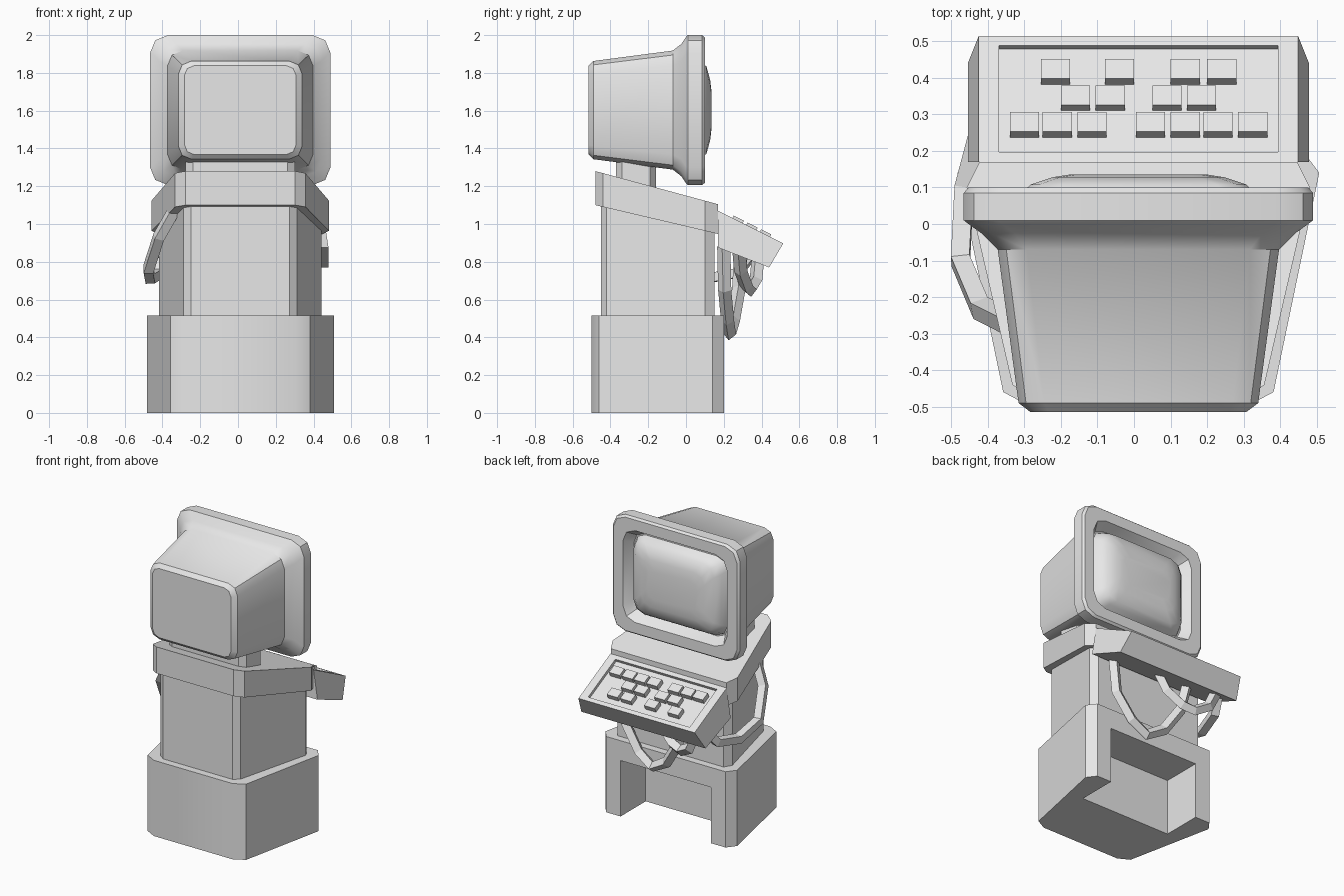
import bpy, bmesh, math
from mathutils import Matrix

cube = bpy.data.objects.get("Cube")
if cube:
    bpy.data.objects.remove(cube, do_unlink=True)

CX = 0.012   # middle of the body in x

grey = bpy.data.materials.new("plain_grey")
grey.use_nodes = True
grey.diffuse_color = (0.8, 0.8, 0.8, 1)
grey.node_tree.nodes["Principled BSDF"].inputs["Base Color"].default_value = (0.8, 0.8, 0.8, 1)


def select(ob):
    bpy.ops.object.select_all(action='DESELECT')
    ob.select_set(True)
    bpy.context.view_layer.objects.active = ob


def finish(name, bm, smooth=0):
    """Turn a bmesh into a named grey object."""
    bmesh.ops.recalc_face_normals(bm, faces=bm.faces)
    me = bpy.data.meshes.new(name)
    bm.to_mesh(me)
    bm.free()
    me.materials.append(grey)
    ob = bpy.data.objects.new(name, me)
    bpy.context.collection.objects.link(ob)
    if smooth:
        select(ob)
        bpy.ops.object.shade_smooth_by_angle(angle=math.radians(smooth))
    return ob


def loft(name, rings, smooth=0):
    """Skin a list of equal-length point rings and cap both ends."""
    bm = bmesh.new()
    loops = [[bm.verts.new(p) for p in ring] for ring in rings]
    for a, b in zip(loops, loops[1:]):
        for i in range(len(a)):
            j = (i + 1) % len(a)
            bm.faces.new((a[i], a[j], b[j], b[i]))
    bm.faces.new(loops[0])
    bm.faces.new(loops[-1])
    return finish(name, bm, smooth)


def prism(name, half, bottom, top):
    """Upright prism from half a plan; bottom and top heights depend on y."""
    plan = [(CX + x, y) for x, y in half] + [(CX - x, y) for x, y in reversed(half)]
    return loft(name, [[(x, y, f(y)) for x, y in plan] for f in (bottom, top)], 35)


def rounded(y, hw, hh, r):
    """Rounded rectangle across y, two segments per corner."""
    pts = []
    for k, (sx, sz) in enumerate(((1, 1), (-1, 1), (-1, -1), (1, -1))):
        for s in range(3):
            a = math.radians(90 * k + 45 * s)
            pts.append((CX + sx * (hw - r) + r * math.cos(a), y,
                        1.603 + sz * (hh - r) + r * math.sin(a)))
    return pts


def box(name, centre, size, tilt=0):
    bm = bmesh.new()
    bmesh.ops.create_cube(bm, size=1, matrix=Matrix.Translation(centre)
                          @ Matrix.Rotation(tilt, 4, 'X') @ Matrix.Diagonal((*size, 1)))
    return finish(name, bm)


def cable(name, points, radius=0.036):
    cu = bpy.data.curves.new(name, 'CURVE')
    cu.dimensions = '3D'
    cu.bevel_depth = radius
    cu.bevel_resolution = 0
    cu.use_fill_caps = True
    sp = cu.splines.new('POLY')
    sp.points.add(len(points) - 1)
    for p, co in zip(sp.points, points):
        p.co = (*co, 1)
    sp.use_smooth = False
    cu.materials.append(grey)
    ob = bpy.data.objects.new(name, cu)
    bpy.context.collection.objects.link(ob)
    select(ob)
    bpy.ops.object.convert(target='MESH')


# Base with a foot recess cut in the keyboard side
base = prism("base", [(.295, -.5), (.37, -.46), (.495, .14), (.45, .2)],
             lambda y: 0, lambda y: .515)
cutter = box("recess_cutter", (CX, .2, .09), (.68, .54, .58))
cutter.hide_render = True
mod = base.modifiers.new("recess", 'BOOLEAN')
mod.operation = 'DIFFERENCE'
mod.solver = 'EXACT'
mod.object = cutter
base.modifiers.move(len(base.modifiers) - 1, 0)
select(base)
bpy.ops.object.modifier_apply(modifier="recess")
bpy.data.objects.remove(cutter, do_unlink=True)

# Column, sloping collar and neck
prism("column", [(.26, -.45), (.30, -.42), (.43, .1), (.40, .15)],
      lambda y: .51, lambda y: 1.15 - .23 * (y + .48))
prism("collar", [(.29, -.48), (.345, -.44), (.47, .1), (.435, .17)],
      lambda y: 1.10 - .235 * (y + .48), lambda y: 1.28 - .27 * (y + .48))
prism("neck", [(.25, -.37), (.29, -.34), (.29, -.19), (.25, -.16)],
      lambda y: 1.12, lambda y: 1.36)

# Monitor: rear cap, tapered shell, flare, bezel and screen opening
loft("monitor_shell", [rounded(*r) for r in (
    (-.515, .295, .235, .05), (-.49, .328, .26, .07), (-.07, .385, .315, .08),
    (-.025, .43, .35, .09), (.0, .465, .387, .09), (.01, .478, .397, .095),
    (.085, .478, .397, .095), (.1, .465, .385, .09),
    (.1, .392, .312, .09), (.035, .355, .275, .08))], 35)
loft("screen", [rounded(*r) for r in (
    (.03, .35, .27, .08), (.075, .33, .252, .08), (.108, .295, .232, .08),
    (.128, .235, .16, .07), (.135, .19, .10, .06))], 50)

# Keyboard wedge with a sunken key panel
SLOPE = -math.atan(.5)


def desk(y):
    return 1.07 - .5 * (y - .17)


bm = bmesh.new()
section = [(.437, .17, desk(.17)), (.437, .515, desk(.515)),
           (.467, .44, .77), (.467, .17, .875)]
ends = [[bm.verts.new((CX + s * x, y, z)) for x, y, z in section] for s in (-1, 1)]
bm.faces.new(ends[0])
bm.faces.new(ends[1])
sides = [bm.faces.new((ends[0][i], ends[0][(i + 1) % 4], ends[1][(i + 1) % 4], ends[1][i]))
         for i in range(4)]
bmesh.ops.recalc_face_normals(bm, faces=bm.faces)
panel = sides[0]
bmesh.ops.inset_individual(bm, faces=[panel], thickness=.042)
for v in panel.verts:
    v.co.x = CX + math.copysign(.382, v.co.x - CX)
normal = panel.normal.copy()
floor = bmesh.ops.extrude_discrete_faces(bm, faces=[panel])["faces"][0]
bmesh.ops.translate(bm, verts=floor.verts, vec=-.02 * normal)
finish("keyboard", bm)

# Keys in three rows
rows = {.415: (-.215, -.04, .14, .24),
        .343: (-.16, -.065, .09, .185),
        .27: (-.30, -.21, -.115, .045, .14, .23, .325)}
for y, xs in rows.items():
    for x in xs:
        box("key", (x, y, desk(y) - .008), (.08, .06, .042), SLOPE)

# Hanging cables
cable("side_cable", [(-.34, -.27, 1.07), (-.42, -.23, .93), (-.475, -.1, .76),
                     (-.465, .1, .71), (-.42, .27, .74), (-.39, .34, .83)])
cable("long_cable", [(.33, .20, .88), (.31, .205, .65), (.2, .22, .49), (.09, .23, .42),
                     (-.03, .25, .49), (-.14, .28, .66), (-.18, .29, .84)])
cable("short_cable", [(.05, .28, .87), (-.02, .29, .75), (-.12, .32, .67),
                      (-.2, .34, .65), (-.29, .37, .70), (-.34, .38, .81)])
